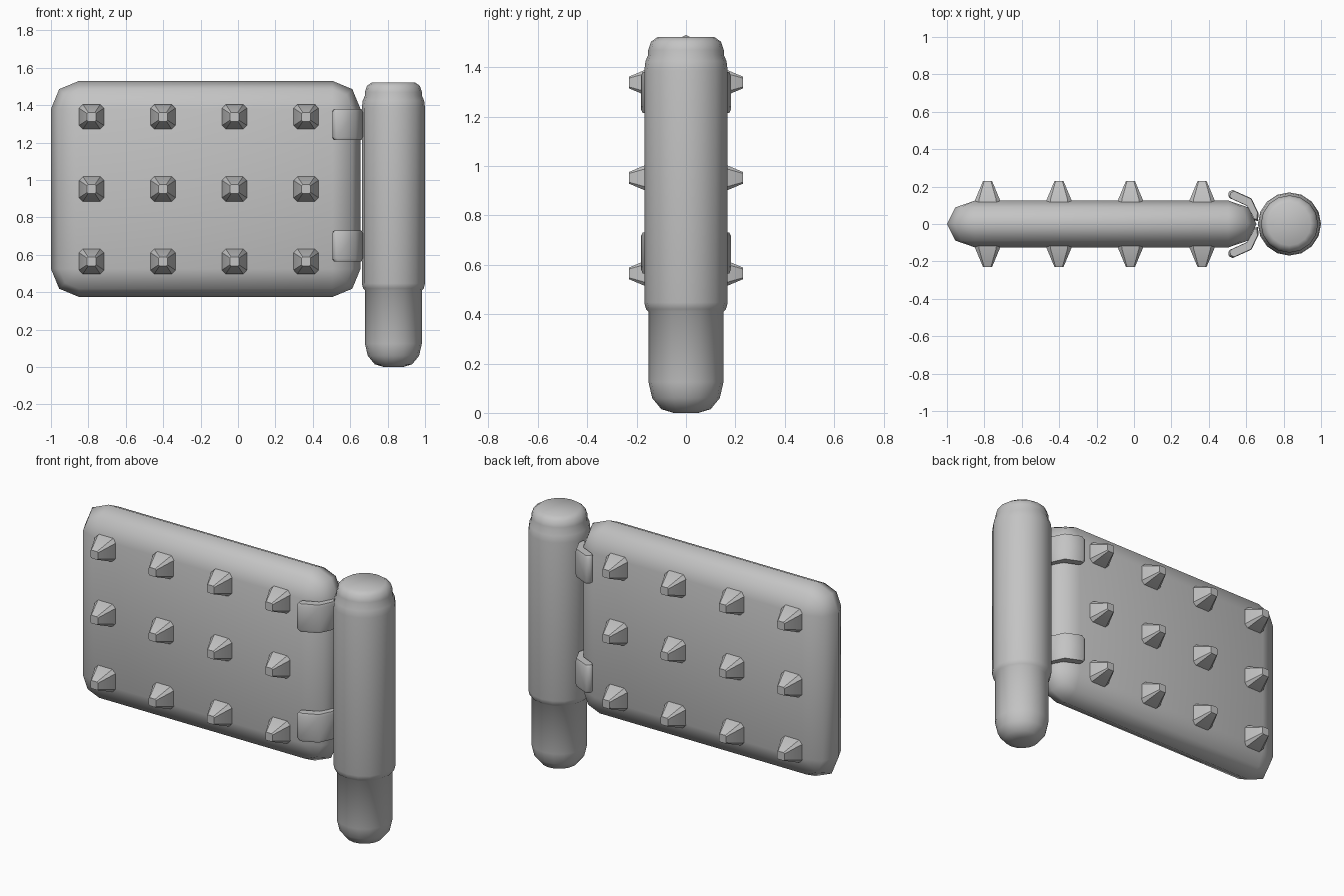
import bpy, bmesh, math

if "Cube" in bpy.data.objects:
    bpy.data.objects.remove(bpy.data.objects["Cube"])

grey = bpy.data.materials.new("plain grey")
grey.diffuse_color = (0.55, 0.55, 0.55, 1)
grey.use_nodes = True
grey.node_tree.nodes["Principled BSDF"].inputs["Base Color"].default_value = grey.diffuse_color


def finish(name, bm, angle):
    bmesh.ops.remove_doubles(bm, verts=bm.verts, dist=1e-4)
    bmesh.ops.recalc_face_normals(bm, faces=bm.faces)
    me = bpy.data.meshes.new(name)
    bm.to_mesh(me)
    bm.free()
    ob = bpy.data.objects.new(name, me)
    bpy.context.collection.objects.link(ob)
    me.materials.append(grey)
    bpy.ops.object.select_all(action='DESELECT')
    ob.select_set(True)
    bpy.context.view_layer.objects.active = ob
    bpy.ops.object.shade_smooth_by_angle(angle=math.radians(angle))
    return ob


def loft(bm, rings):
    """Skin a list of equal-length rings and cap both ends."""
    loops = [[bm.verts.new(p) for p in r] for r in rings]
    n = len(loops[0])
    for a, b in zip(loops, loops[1:]):
        for i in range(n):
            j = (i + 1) % n
            bm.faces.new((a[i], a[j], b[j], b[i]))
    bm.faces.new(loops[0])
    bm.faces.new(loops[-1])


# Panel: pillow-edged slab lofted front to back
def outline(e, y):
    pts = []
    corners = [(0.505, 1.38), (-0.85, 1.38), (-0.85, 0.525), (0.505, 0.525)]
    for k, (x, z) in enumerate(corners):
        for s in range(3):
            a = math.radians(90 * k + 45 * s)
            pts.append((x + e * math.cos(a), y, z + e * math.sin(a)))
    return pts


bm = bmesh.new()
loft(bm, [outline(0.15 * math.cos(math.radians(t)), 0.125 * math.sin(math.radians(t)))
          for t in (-90, -45, 0, 45, 90)])
finish("panel", bm, 60)

# Post: turned profile with rounded foot, wider sleeve and cap
profile = [(0.05, 0.0), (0.10, 0.015), (0.137, 0.06), (0.152, 0.125), (0.152, 0.41),
           (0.162, 0.42), (0.169, 0.447), (0.169, 1.385), (0.164, 1.425), (0.153, 1.45),
           (0.153, 1.47), (0.142, 1.503), (0.115, 1.522)]
SIDES = 16
bm = bmesh.new()
loft(bm, [[(0.831 + r * math.cos(2 * math.pi * i / SIDES),
            r * math.sin(2 * math.pi * i / SIDES), z) for i in range(SIDES)]
          for r, z in profile])
finish("post", bm, 50)


# Studs: blunt pyramids on both faces of the panel
def stud_ring(x, y, z, h, c):
    k = h - c
    return [(x + u, y, z + v) for u, v in
            [(h, -k), (h, k), (k, h), (-k, h), (-h, k), (-h, -k), (-k, -h), (k, -h)]]


for side, label in ((-1, "front"), (1, "back")):
    for row, z in enumerate((0.565, 0.952, 1.338)):
        for col, x in enumerate((-0.783, -0.401, -0.019, 0.364)):
            bm = bmesh.new()
            loft(bm, [stud_ring(x, side * 0.10, z, 0.068, 0.02),
                      stud_ring(x, side * 0.13, z, 0.066, 0.02),
                      stud_ring(x, side * 0.23, z, 0.024, 0.006)])
            finish(f"{label}_stud_{row}_{col}", bm, 30)

# Clips: bent straps joining the panel to the post
strap = [(0.507, 0.172), (0.528, 0.182), (0.628, 0.137), (0.667, 0.055), (0.662, 0.015),
         (0.645, 0.02), (0.634, 0.045), (0.603, 0.097), (0.513, 0.138), (0.504, 0.15)]
for side, label in ((-1, "front"), (1, "back")):
    for z, level in ((0.648, "lower"), (1.297, "upper")):
        cx, cy = 0.6, 0.115

        def ring(dz, s):
            # ends shrink slightly for a softened edge
            return [(cx + (x - cx) * s, side * (cy + (y - cy) * s), z + dz) for x, y in strap]

        bm = bmesh.new()
        loft(bm, [ring(-0.083, 0.9), ring(-0.068, 1), ring(0.068, 1), ring(0.083, 0.9)])
        finish(f"{label}_{level}_clip", bm, 50)
